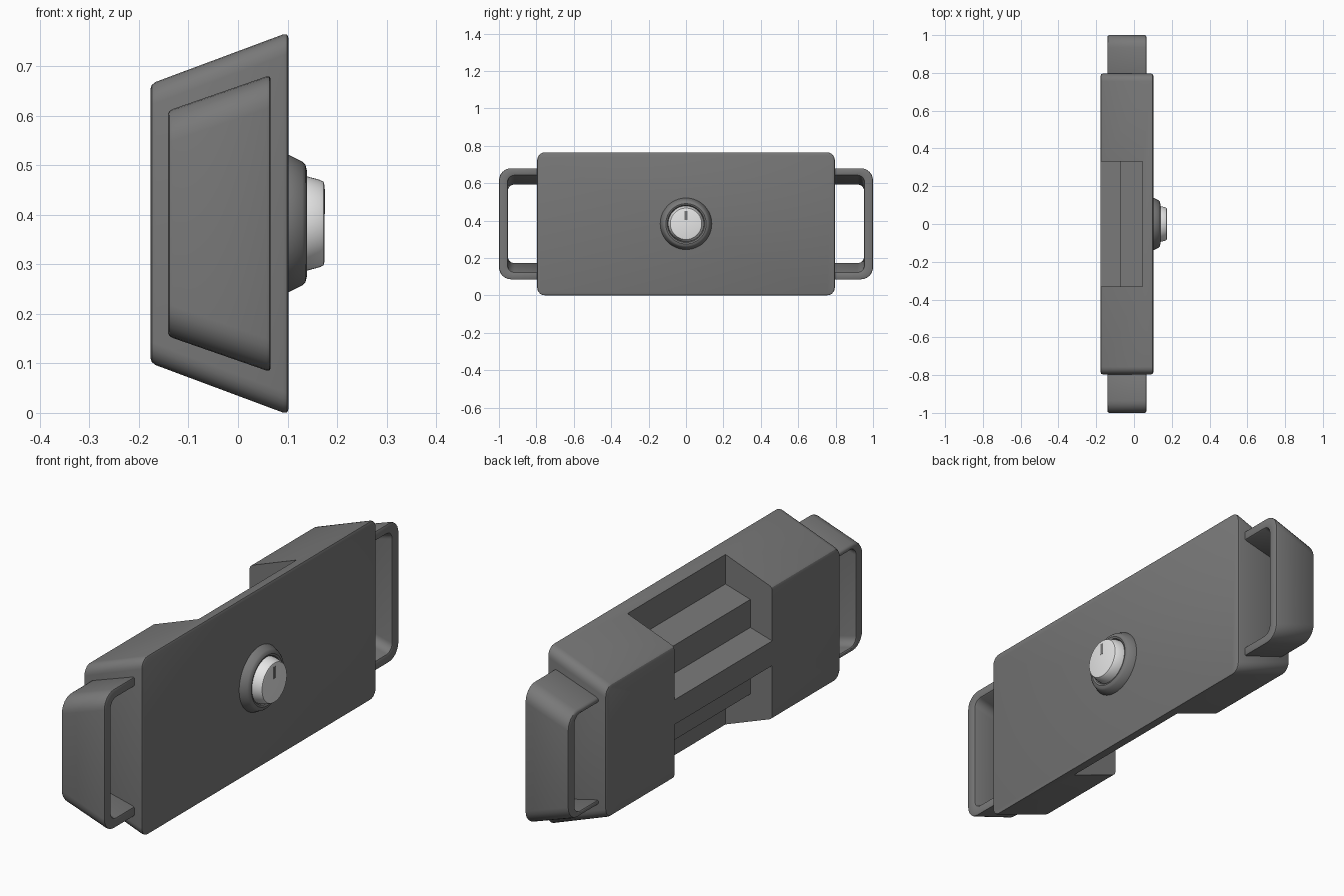
import bpy, bmesh, math

if "Cube" in bpy.data.objects:
    bpy.data.objects.remove(bpy.data.objects["Cube"])

ZC = 0.3825  # height of the horizontal symmetry plane


def material(name, v):
    m = bpy.data.materials.new(name)
    m.diffuse_color = (v, v, v, 1)
    m.use_nodes = True
    m.node_tree.nodes["Principled BSDF"].inputs["Base Color"].default_value = m.diffuse_color
    return m


GREY = material("dark grey", 0.19)
WHITE = material("off white", 0.8)


def make(name, bm, mat):
    bmesh.ops.recalc_face_normals(bm, faces=bm.faces)
    me = bpy.data.meshes.new(name)
    bm.to_mesh(me)
    bm.free()
    ob = bpy.data.objects.new(name, me)
    bpy.context.collection.objects.link(ob)
    me.materials.append(mat)
    return ob


def activate(ob):
    bpy.ops.object.select_all(action='DESELECT')
    ob.select_set(True)
    bpy.context.view_layer.objects.active = ob


def smooth(ob, deg=32):
    activate(ob)
    bpy.ops.object.shade_smooth_by_angle(angle=math.radians(deg))


def prism(bm, pts, y0, y1):
    """Extrude an (x, z) outline along y."""
    a = [bm.verts.new((x, y0, z)) for x, z in pts]
    b = [bm.verts.new((x, y1, z)) for x, z in pts]
    bm.faces.new(a)
    bm.faces.new(b[::-1])
    n = len(pts)
    for i in range(n):
        j = (i + 1) % n
        bm.faces.new((a[i], b[i], b[j], a[j]))


def lathe(name, profile, mat, steps=48):
    """Revolve (x, radius) points around the x axis through the centre."""
    bm = bmesh.new()
    rings = [[bm.verts.new((x, r * math.cos(2 * math.pi * k / steps),
                            ZC + r * math.sin(2 * math.pi * k / steps)))
              for k in range(steps)] for x, r in profile]
    for p, q in zip(rings, rings[1:]):
        for k in range(steps):
            m = (k + 1) % steps
            bm.faces.new((p[k], p[m], q[m], q[k]))
    bm.faces.new(rings[0])
    bm.faces.new(rings[-1])
    ob = make(name, bm, mat)
    smooth(ob)
    return ob


# body: trapezoid block with rounded ends
bm = bmesh.new()
XB, XF = -0.177, 0.102
prism(bm, [(XB, ZC - 0.282), (XF, ZC - 0.386), (XF, ZC + 0.386), (XB, ZC + 0.282)], -0.796, 0.796)
bmesh.ops.recalc_face_normals(bm, faces=bm.faces)
slanted = [e for e in bm.edges if abs(e.verts[0].co.x - e.verts[1].co.x) > 0.1]
bmesh.ops.bevel(bm, geom=slanted, offset=0.04, segments=5, profile=0.5, affect='EDGES')
rim = [e for e in bm.edges if abs(e.verts[0].co.x - e.verts[1].co.x) < 1e-4]
bmesh.ops.bevel(bm, geom=rim, offset=0.011, segments=2, profile=0.5, affect='EDGES')
body = make("body", bm, GREY)

# stepped recesses above and below the rear centre bar
bm = bmesh.new()
step = [(0.045, 0.6), (0.045, 0.238), (-0.073, 0.203), (-0.073, 0.083), (-0.177, 0.053),
        (-0.3, 0.02), (-0.3, 0.6)]
for s in (1, -1):
    prism(bm, [(x, ZC + s * z) for x, z in step], -0.332, 0.332)
cutter = make("recess_cutter", bm, GREY)
cutter.hide_render = True
mod = body.modifiers.new("recess", 'BOOLEAN')
mod.operation = 'DIFFERENCE'
mod.solver = 'EXACT'
mod.object = cutter
activate(body)
bpy.ops.object.modifier_apply(modifier="recess")
bpy.data.objects.remove(cutter)
smooth(body)


# side handles: tapered U-shaped loops
def u_path(ymax, hz, r, n=6):
    pts = [(0.77, hz)]
    for k in range(n + 1):
        a = math.pi / 2 * (1 - k / n)
        pts.append((ymax - r + r * math.cos(a), hz - r + r * math.sin(a)))
    return pts + [(y, -z) for y, z in reversed(pts)]


bm = bmesh.new()
loops = []
for x, y, hz, r in ((0.066, 1.0, 0.30, 0.065), (-0.141, 1.0, 0.228, 0.065),
                    (-0.141, 0.952, 0.208, 0.035), (0.066, 0.952, 0.258, 0.035)):
    loops.append([bm.verts.new((x, py, ZC + pz)) for py, pz in u_path(y, hz, r)])
for i in range(4):
    p, q = loops[i], loops[(i + 1) % 4]
    for k in range(len(p) - 1):
        bm.faces.new((p[k], p[k + 1], q[k + 1], q[k]))
for end in (0, -1):
    bm.faces.new([l[end] for l in loops])
handles = make("side_handles", bm, GREY)
bev = handles.modifiers.new("bevel", 'BEVEL')
bev.width = 0.009
bev.segments = 2
bev.limit_method = 'ANGLE'
bev.angle_limit = math.radians(40)
mir = handles.modifiers.new("mirror", 'MIRROR')
mir.use_axis = (False, True, False)
activate(handles)
for name in ("bevel", "mirror"):
    bpy.ops.object.modifier_apply(modifier=name)
smooth(handles)

# front dial: collar, button and pointer mark
lathe("dial_collar", [(0.09, 0.138), (0.104, 0.138), (0.130, 0.125), (0.136, 0.119),
                      (0.139, 0.108), (0.136, 0.100), (0.125, 0.094)], GREY)
lathe("dial_button", [(0.11, 0.097), (0.140, 0.095), (0.166, 0.088), (0.173, 0.084),
                      (0.175, 0.076)], WHITE)
bm = bmesh.new()
prism(bm, [(0.170, 0.402), (0.176, 0.402), (0.176, 0.452), (0.170, 0.452)], -0.008, 0.008)
make("dial_mark", bm, GREY)
